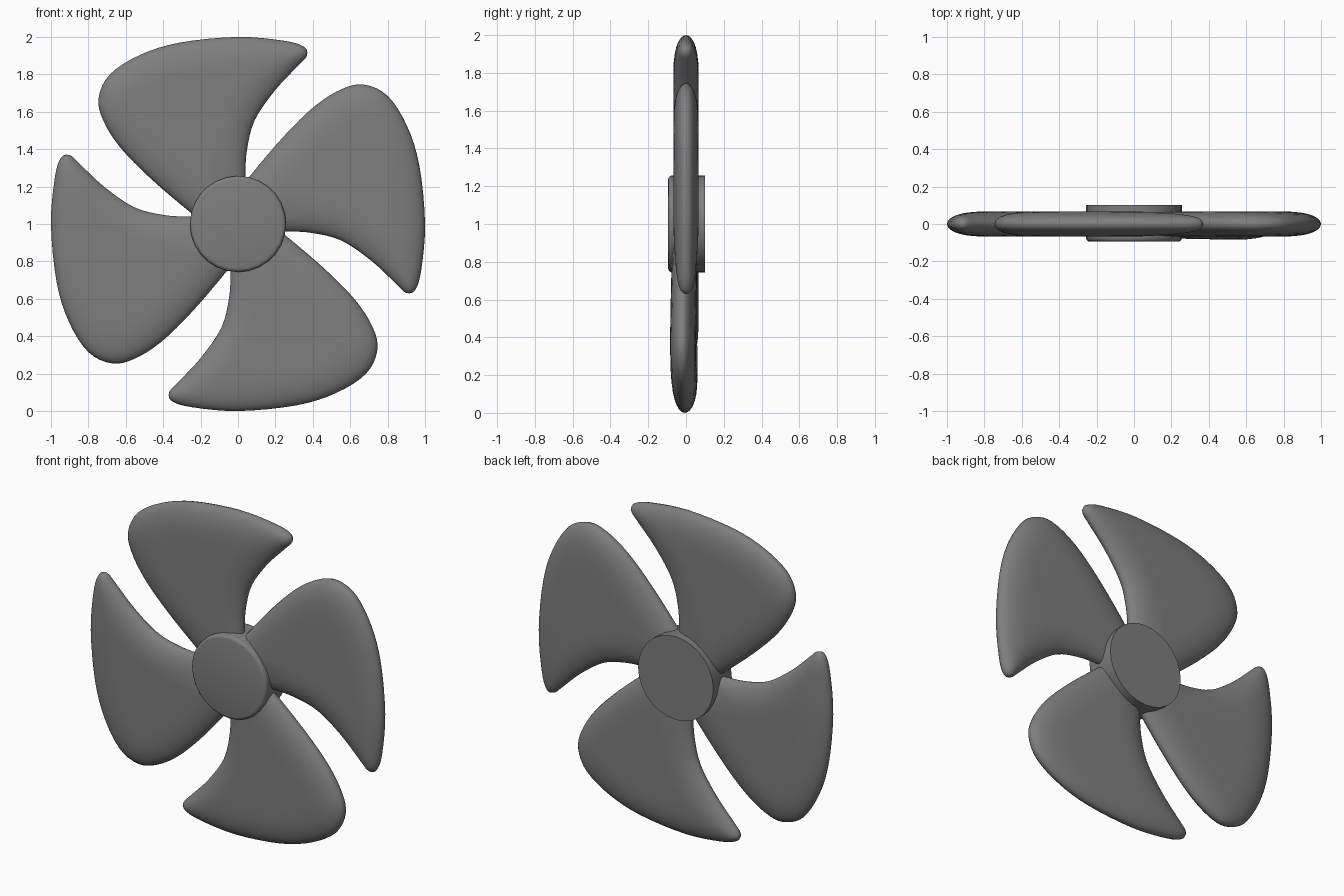
import bpy, bmesh, math
from mathutils import Vector, Matrix

cube = bpy.data.objects.get("Cube")
if cube:
    bpy.data.objects.remove(cube, do_unlink=True)

grey = bpy.data.materials.new("grey")
grey.use_nodes = True
GREY = (0.21, 0.21, 0.21, 1)
grey.diffuse_color = GREY
grey.node_tree.nodes["Principled BSDF"].inputs["Base Color"].default_value = GREY

CENTRE = Vector((0, 0, 1))
HALF_THICK = 0.067
ROUNDING = 0.17


def add_object(name, mesh):
    ob = bpy.data.objects.new(name, mesh)
    bpy.context.collection.objects.link(ob)
    return ob


# Blade outline from the leading root, round the tip, to the trailing root
KEYS = [Vector(p) for p in (
    (.04, .1), (.04, .26), (.048, .396), (.09, .556), (.2, .717), (.32, .845),
    (.368, .9), (.353, .947), (.25, .979), (0, 1), (-.31, .97), (-.524, .904),
    (-.685, .8), (-.745, .675), (-.722, .556), (-.63, .41), (-.47, .246),
    (-.257, .064), (-.14, -.02))]


def smooth_path(keys, steps=4):
    """Catmull-Rom curve through the key points."""
    out = []
    for i in range(len(keys) - 1):
        a, b, c = keys[max(i - 1, 0)], keys[i], keys[i + 1]
        d = keys[min(i + 2, len(keys) - 1)]
        for k in range(steps):
            t = k / steps
            out.append(0.5 * (2 * b + (c - a) * t + (2 * a - 5 * b + 4 * c - d) * t**2
                              + (3 * b - a - 3 * c + d) * t**3))
    return out + [keys[-1]]


OUTLINE = smooth_path(KEYS)


def edge_distance(p):
    """Smoothly blended distance from p to the blade edge."""
    total = 0
    for a, b in zip(OUTLINE, OUTLINE[1:]):
        along = (b - a).normalized()
        x0, x1 = (a - p).dot(along), (b - p).dot(along)
        h2 = max((a - p).length_squared - x0 * x0, 1e-8)
        total += (x1 / math.sqrt(h2 + x1 * x1) - x0 / math.sqrt(h2 + x0 * x0)) / h2
    return math.sqrt(2 / max(total, 1e-6))


def thickness(p):
    u = min(edge_distance(p) / ROUNDING, 1)
    return HALF_THICK * math.sqrt(1 - (1 - u) ** 2)


# Blade: pillowed front and back made of rings closing on a middle point
def blade_mesh():
    bm = bmesh.new()
    mid = Vector((-.15, .6))
    n = len(OUTLINE)
    rim = [bm.verts.new((p.x, 0, p.y)) for p in OUTLINE]
    for side in (-1, 1):
        outer = rim
        for s in (.99, .97, .94, .9, .84, .76, .64, .5, .34, .17):
            pts = [mid.lerp(p, s) for p in OUTLINE]
            ring = [bm.verts.new((p.x, side * thickness(p), p.y)) for p in pts]
            for i in range(n):
                j = (i + 1) % n
                bm.faces.new((outer[i], outer[j], ring[j], ring[i]))
            outer = ring
        tip = bm.verts.new((mid.x, side * thickness(mid), mid.y))
        for i in range(n):
            bm.faces.new((outer[i], outer[(i + 1) % n], tip))
    bmesh.ops.recalc_face_normals(bm, faces=bm.faces)
    mesh = bpy.data.meshes.new("blade")
    bm.to_mesh(mesh)
    bm.free()
    mesh.shade_smooth()
    mesh.materials.append(grey)
    return mesh


blade = blade_mesh()
for k, name in enumerate(("top_blade", "left_blade", "bottom_blade", "right_blade")):
    ob = add_object(name, blade)
    turn = Matrix.Rotation(k * math.pi / 2, 4, 'Y')
    # The bottom blade leans slightly forward
    lean = Matrix.Rotation(math.radians(-1.2), 4, 'Z') if k == 2 else Matrix()
    shift = Vector((0, -0.006 if k == 2 else 0, 0))
    ob.matrix_world = Matrix.Translation(CENTRE + shift) @ lean @ turn

# Hub: disc with a rounded front rim and a sharp back rim
bm = bmesh.new()
bmesh.ops.create_cone(bm, cap_ends=True, segments=28, radius1=.257, radius2=.257, depth=.195,
                      matrix=Matrix.Translation((0, .003, 0)) @ Matrix.Rotation(math.pi / 2, 4, 'X'))
front = [e for e in bm.edges if all(v.co.y < 0 for v in e.verts)]
bmesh.ops.bevel(bm, geom=front, offset=.02, segments=3, profile=.5, affect='EDGES')
hub_mesh = bpy.data.meshes.new("hub")
bm.to_mesh(hub_mesh)
bm.free()
hub_mesh.materials.append(grey)
hub = add_object("hub", hub_mesh)
hub.location = CENTRE
bpy.ops.object.select_all(action='DESELECT')
hub.select_set(True)
bpy.context.view_layer.objects.active = hub
bpy.ops.object.shade_smooth_by_angle(angle=math.radians(40))
